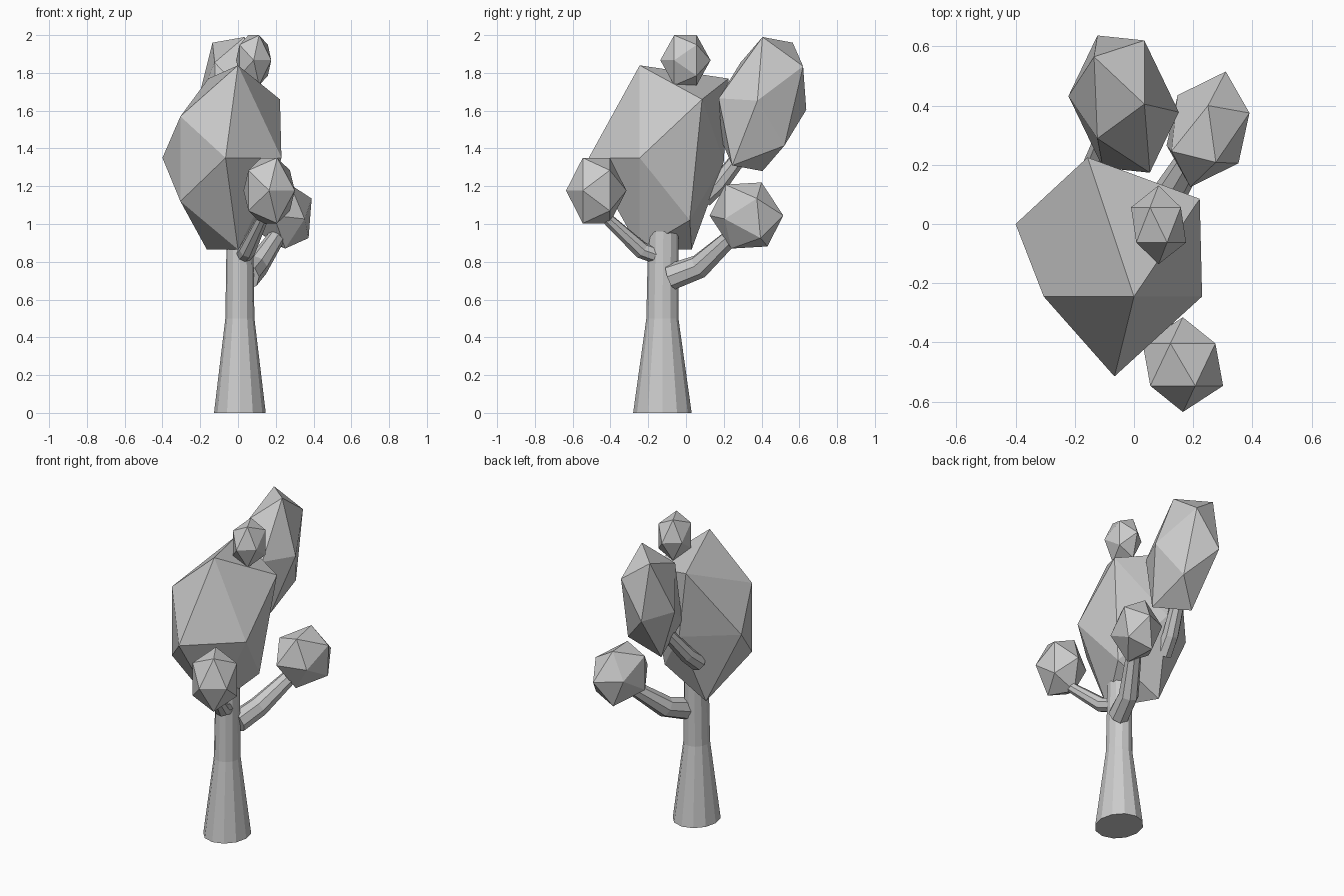
import bpy, bmesh, math
from mathutils import Vector

if "Cube" in bpy.data.objects:
    bpy.data.objects.remove(bpy.data.objects["Cube"])


def hull_object(name, points):
    bm = bmesh.new()
    for p in points:
        bm.verts.new(p)
    bmesh.ops.convex_hull(bm, input=bm.verts[:])
    bmesh.ops.recalc_face_normals(bm, faces=bm.faces)
    me = bpy.data.meshes.new(name)
    bm.to_mesh(me)
    bm.free()
    ob = bpy.data.objects.new(name, me)
    bpy.context.collection.objects.link(ob)


def leaf_ball(name, centre, a, b, c):
    """Stretched icosahedron from a pole and two neighbouring ring corners."""
    o, a, ring = Vector(centre), Vector(a), [Vector(b), Vector(c)]
    for _ in range(3):
        ring.append(0.618 * (ring[-1] + a) - ring[-2])
    hull_object(name, [o + s * v for v in [a] + ring for s in (1, -1)])


def upright_ball(name, centre, rx, ry, rz):
    corner = [(0.894 * rx * math.cos(t), -0.447 * ry, 0.894 * rz * math.sin(t))
              for t in (0, math.radians(72))]
    leaf_ball(name, centre, (0, -ry, 0), *corner)


def tube(name, path, radii, sides, flat=False):
    """Capped faceted tube along a path; radii are (side, depth) pairs."""
    pts = [Vector(p) for p in path]
    bm = bmesh.new()
    rings = []
    for i, p in enumerate(pts):
        d = (pts[min(i + 1, len(pts) - 1)] - pts[max(i - 1, 0)]).normalized()
        if flat:
            u, w = Vector((1, 0, 0)), Vector((0, 1, 0))
        else:
            u = d.cross(Vector((0, 0, 1))).normalized()
            w = u.cross(d)
        rings.append([bm.verts.new(p + u * radii[i][0] * math.cos(k * math.tau / sides)
                                   + w * radii[i][1] * math.sin(k * math.tau / sides))
                      for k in range(sides)])
    for r, s in zip(rings, rings[1:]):
        for k in range(sides):
            n = (k + 1) % sides
            bm.faces.new((r[k], r[n], s[n], s[k]))
    bm.faces.new(rings[0])
    bm.faces.new(rings[-1])
    bmesh.ops.recalc_face_normals(bm, faces=bm.faces)
    me = bpy.data.meshes.new(name)
    bm.to_mesh(me)
    bm.free()
    ob = bpy.data.objects.new(name, me)
    bpy.context.collection.objects.link(ob)


# Flared trunk
tube("trunk", [(0.01, -0.125, 0), (0.01, -0.125, 0.5), (0.01, -0.12, 0.96)],
     [(0.137, 0.155), (0.077, 0.085), (0.07, 0.08)], 12, flat=True)

# Bent branches
tube("front_branch", [(0.02, -0.13, 0.825), (0.05, -0.235, 0.86), (0.14, -0.44, 1.05)],
     [(0.045, 0.045), (0.045, 0.045), (0.03, 0.03)], 8)
tube("side_branch", [(0.05, -0.08, 0.72), (0.10, 0.07, 0.775), (0.21, 0.25, 0.94)],
     [(0.065, 0.07), (0.06, 0.065), (0.045, 0.045)], 8)
tube("back_branch", [(-0.15, 0.09, 1.14), (-0.13, 0.18, 1.22), (-0.08, 0.32, 1.40)],
     [(0.055, 0.055), (0.05, 0.05), (0.04, 0.04)], 8)

# Main crown: uneven twelve-cornered lump
hull_object("main_crown", [
    (-0.066, -0.515, 1.35),
    (0, -0.245, 1.84), (-0.305, -0.245, 1.57), (-0.305, -0.245, 1.12),
    (0, -0.245, 0.865), (0.23, -0.245, 1.35),
    (0.222, 0.085, 1.66), (-0.157, 0.225, 1.77), (-0.40, 0, 1.35),
    (-0.165, 0.03, 0.865), (0.14, 0.02, 1.02),
    (-0.09, 0.20, 1.33)])

# Smaller leaf clumps
leaf_ball("back_crown", (-0.035, 0.405, 1.635),
          (0.07, 0, 0.355), (-0.1, 0.16, 0.325), (0.07, 0.215, 0.2))
leaf_ball("side_crown", (0.25, 0.32, 1.045),
          (0, 0.08, 0.175), (0.06, 0.195, 0), (0.14, 0.055, 0.09))
upright_ball("front_crown", (0.165, -0.475, 1.177), 0.152, 0.16, 0.204)
upright_ball("top_crown", (0.083, -0.003, 1.867), 0.104, 0.133, 0.156)
